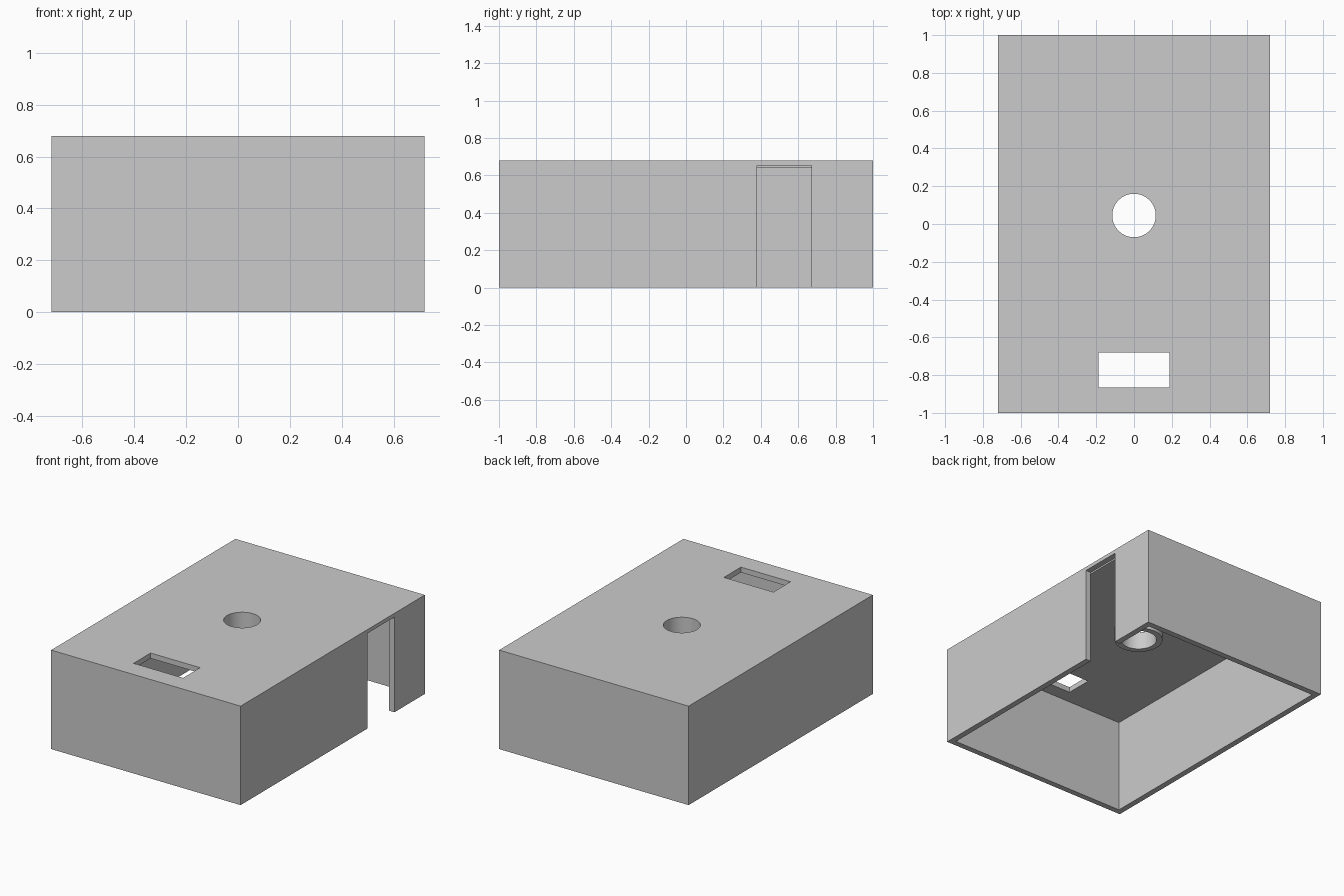
import bpy

if "Cube" in bpy.data.objects:
    bpy.data.objects.remove(bpy.data.objects["Cube"])

HOLE_Y, HOLE_R, BOSS_R = 0.045, 0.115, 0.153
WALL, CEILING, TOP = 0.04, 0.643, 0.68


def box(name, x0, x1, y0, y1, z0, z1):
    bpy.ops.mesh.primitive_cube_add(size=1, location=((x0 + x1) / 2, (y0 + y1) / 2, (z0 + z1) / 2))
    ob = bpy.context.object
    ob.name = name
    ob.scale = (x1 - x0, y1 - y0, z1 - z0)
    bpy.ops.object.transform_apply(location=True, rotation=False, scale=True)
    return ob


def cylinder(name, r, z0, z1):
    bpy.ops.mesh.primitive_cylinder_add(vertices=64, radius=r, depth=z1 - z0,
                                        location=(0, HOLE_Y, (z0 + z1) / 2))
    ob = bpy.context.object
    ob.name = name
    bpy.ops.object.transform_apply(location=True, rotation=False, scale=True)
    return ob


def boolean(target, tool, operation):
    mod = target.modifiers.new(tool.name, 'BOOLEAN')
    mod.operation = operation
    mod.solver = 'EXACT'
    mod.object = tool
    bpy.context.view_layer.objects.active = target
    bpy.ops.object.modifier_apply(modifier=mod.name)
    bpy.data.objects.remove(tool, do_unlink=True)


# Shell, open at the bottom
cover = box("enclosure_cover", -0.72, 0.72, -1, 1, 0, TOP)
boolean(cover, box("cavity", -0.72 + WALL, 0.72 - WALL, -1 + WALL, 1 - WALL, -0.2, CEILING), 'DIFFERENCE')

# Collar hanging below the lid around the round hole
boolean(cover, cylinder("collar", BOSS_R, 0.557, 0.66), 'UNION')

# Openings: round hole, rectangular window, side slot
boolean(cover, cylinder("round_hole", HOLE_R, 0.4, 0.9), 'DIFFERENCE')
boolean(cover, box("window", -0.188, 0.188, -0.865, -0.68, 0.5, 0.9), 'DIFFERENCE')
boolean(cover, box("side_slot", 0.72 - WALL, 0.9, 0.38, 0.67, -0.2, 0.654), 'DIFFERENCE')

# Smooth the round walls, keep the box edges sharp
bpy.ops.object.select_all(action='DESELECT')
cover.select_set(True)
bpy.context.view_layer.objects.active = cover
bpy.ops.object.shade_smooth_by_angle()
